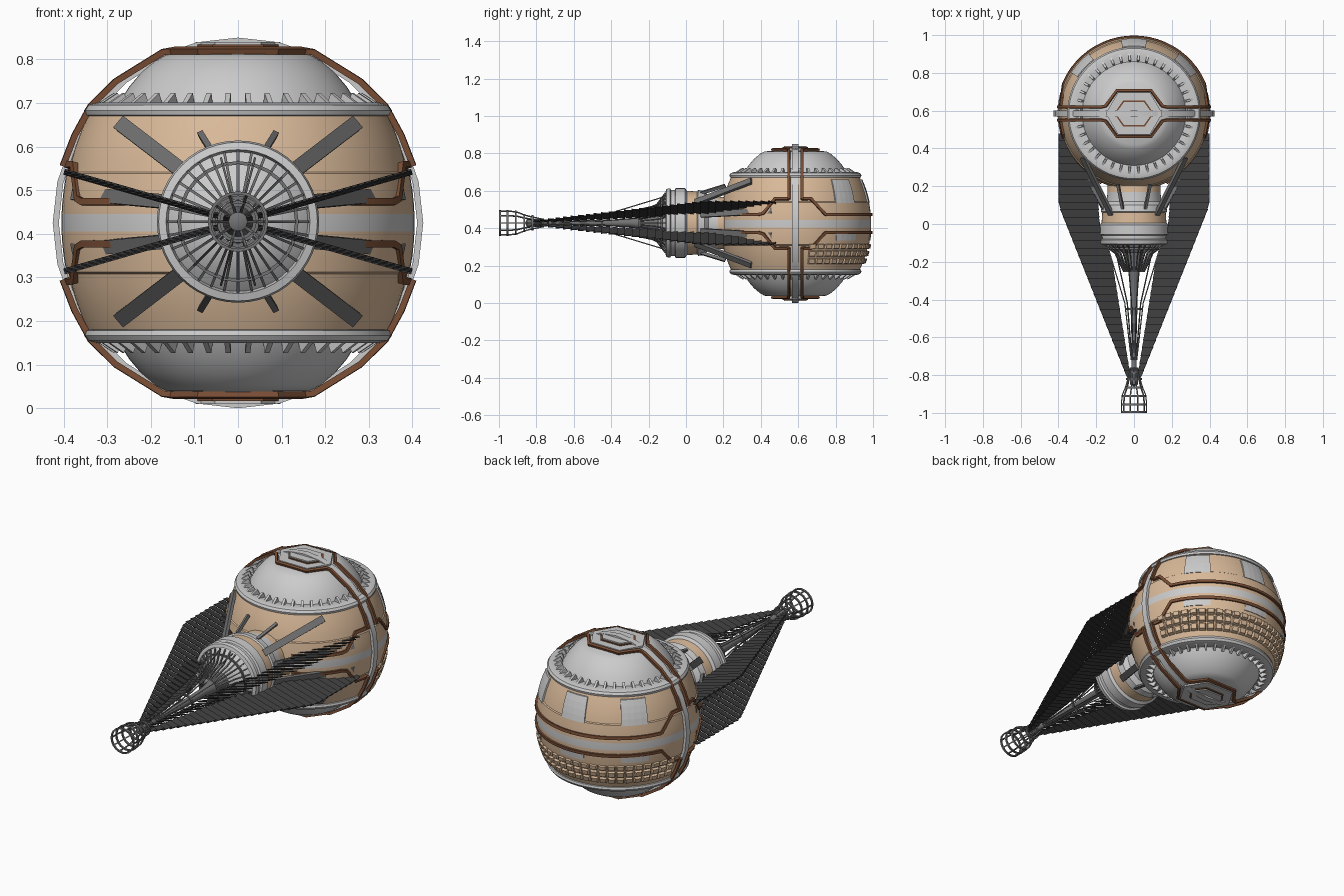
import bpy, bmesh, math
from mathutils import Vector as V

if "Cube" in bpy.data.objects:
    bpy.data.objects.remove(bpy.data.objects["Cube"])

YC, ZC = 0.585, 0.425          # hull centre
AX = 0.428                     # height of the mast axis


def mat(name, rgb):
    m = bpy.data.materials.new(name)
    m.diffuse_color = (*rgb, 1)
    m.use_nodes = True
    m.node_tree.nodes["Principled BSDF"].inputs["Base Color"].default_value = m.diffuse_color
    return m


TAN = mat("tan_hull", (0.70, 0.49, 0.32))
LIGHT = mat("light_grey", (0.60, 0.60, 0.60))
COPPER = mat("dark_copper", (0.19, 0.075, 0.035))
SAIL = mat("charcoal_sail", (0.045, 0.045, 0.045))
STRUT = mat("strut_grey", (0.17, 0.17, 0.17))


def finish(name, bm, *mats):
    bmesh.ops.remove_doubles(bm, verts=bm.verts, dist=1e-5)
    bmesh.ops.recalc_face_normals(bm, faces=bm.faces)
    me = bpy.data.meshes.new(name)
    bm.to_mesh(me)
    bm.free()
    for m in mats:
        me.materials.append(m)
    ob = bpy.data.objects.new(name, me)
    bpy.context.collection.objects.link(ob)
    return ob


def lathe(name, prof, mats, place, segs=64):
    """prof: (radius, height, material index of the band that follows)"""
    bm = bmesh.new()
    rings = [[bm.verts.new(place(r * math.cos(2 * math.pi * i / segs),
                                 r * math.sin(2 * math.pi * i / segs), h))
              for i in range(segs)] for r, h, _ in prof]
    for k in range(len(prof) - 1):
        for i in range(segs):
            j = (i + 1) % segs
            f = bm.faces.new((rings[k][i], rings[k][j], rings[k + 1][j], rings[k + 1][i]))
            f.material_index = prof[k][2]
    return finish(name, bm, *mats)


def ribbon(bm, pts, c, w, t, closed=False):
    """Rectangular bar along pts, its thickness pointing away from c"""
    pts = [V(p) for p in pts]
    n, c = len(pts), V(c)
    rings = []
    for i, p in enumerate(pts):
        a = pts[i - 1] if closed or i else p
        b = pts[(i + 1) % n] if closed or i < n - 1 else p
        tan = (b - a).normalized()
        out = p - c
        out = (out - tan * out.dot(tan)).normalized()
        side = tan.cross(out)
        rings.append([bm.verts.new(p + side * u * w / 2 + out * v * t / 2)
                      for u, v in ((-1, -1), (1, -1), (1, 1), (-1, 1))])
    for i in range(n if closed else n - 1):
        a, b = rings[i], rings[(i + 1) % n]
        for k in range(4):
            bm.faces.new((a[k], a[(k + 1) % 4], b[(k + 1) % 4], b[k]))
    if not closed:
        bm.faces.new(rings[0])
        bm.faces.new(rings[-1])


def prism(name, outline, z0, z1, m):
    bm = bmesh.new()
    lo, hi = [[bm.verts.new((x, y, z)) for x, y in outline] for z in (z0, z1)]
    bm.faces.new(lo)
    bm.faces.new(hi)
    for i in range(len(lo)):
        j = (i + 1) % len(lo)
        bm.faces.new((lo[i], lo[j], hi[j], hi[i]))
    finish(name, bm, m)


def hull_r(z):
    return 0.4 * math.sqrt(1 - ((z - ZC) / 0.484) ** 2)


def on_hull(az, z, off=0.0):     # azimuth in degrees from the rear (+y)
    a, r = math.radians(az), hull_r(z) + off
    return V((r * math.sin(a), YC + r * math.cos(a), z))


def block(bm, a0, a1, z0, z1, off, ia=0.0, iz=0.0):
    """Raised tile on the hull, top face inset by ia degrees and iz height"""
    lo = [bm.verts.new(on_hull(a, z, -0.01)) for a, z in ((a0, z0), (a1, z0), (a1, z1), (a0, z1))]
    hi = [bm.verts.new(on_hull(a, z, off)) for a, z in
          ((a0 + ia, z0 + iz), (a1 - ia, z0 + iz), (a1 - ia, z1 - iz), (a0 + ia, z1 - iz))]
    bm.faces.new(hi)
    for i in range(4):
        bm.faces.new((lo[i], lo[(i + 1) % 4], hi[(i + 1) % 4], hi[i]))


# Hull: barrel-shaped ball with a grey belt and slight panel steps
up = lambda x, y, h: (x, YC + y, h)
zs = [0.18, 0.21, 0.25, 0.28, 0.308, 0.312, 0.35, 0.38, 0.405, 0.445, 0.47, 0.5, 0.538, 0.542, 0.57, 0.6, 0.64, 0.67]
lathe("hull", [(hull_r(z) + (0.005 if 0.31 < z < 0.54 else 0), z, int(z == 0.405)) for z in zs], [TAN, LIGHT], up, 72)

# Caps, top plates and teeth, mirrored above and below
for label, s in (("top", 1), ("bottom", -1)):
    H = lambda h: ZC + s * h
    dome = [(0.335, 0.243), (0.35, 0.247), (0.353, 0.258), (0.345, 0.270), (0.325, 0.276), (0.295, 0.272),
            (0.275, 0.270), (0.268, 0.283), (0.25, 0.312), (0.222, 0.345), (0.19, 0.372), (0.165, 0.386), (0, 0.392)]
    lathe(label + "_cap", [(r, H(h), 0) for r, h in dome], [LIGHT], up)
    hexa = lambda a, b, c: [(a, YC), (b, YC + c), (-b, YC + c), (-a, YC), (-b, YC - c), (a - a + b, YC - c)]
    prism(label + "_hatch", hexa(0.15, 0.085, 0.11), H(0.37), H(0.404), LIGHT)
    prism(label + "_hatch_trim", hexa(0.105, 0.058, 0.068), H(0.40), H(0.409), COPPER)
    prism(label + "_hatch_lid", hexa(0.097, 0.053, 0.06), H(0.40), H(0.415), LIGHT)
    bm = bmesh.new()
    for i in range(40):
        a = 2 * math.pi * (i + 0.5) / 40
        d, q = V((math.cos(a), math.sin(a), 0)), V((-math.sin(a), math.cos(a), 0)) * 0.006
        o = V((0, YC, 0))
        tri = [(0.272, 0.268), (0.325, 0.272), (0.285, 0.298)]
        A, B = [[bm.verts.new(o + d * r + q * k + V((0, 0, H(h)))) for r, h in tri] for k in (-1, 1)]
        bm.faces.new(A)
        bm.faces.new(B)
        for k in range(3):
            bm.faces.new((A[k], A[(k + 1) % 3], B[(k + 1) % 3], B[k]))
    finish(label + "_teeth", bm, LIGHT)

# Grey hoop standing around the hull
bm = bmesh.new()
ribbon(bm, [(0.418 * math.cos(2 * math.pi * i / 28), YC, ZC + 0.418 * math.sin(2 * math.pi * i / 28))
            for i in range(28)], (0, YC, ZC), 0.034, 0.014, True)
finish("hoop", bm, LIGHT)

# Copper trim: over the caps around the hatches, and along the belt
bm = bmesh.new()
for s in (1, -1):
    for f in (1, -1):
        half = [(0.402, 0.035, 0.13), (0.375, 0.035, 0.20), (0.338, 0.035, 0.268), (0.28, 0.035, 0.325),
                (0.172, 0.035, 0.392), (0.15, 0.04, 0.395), (0.09, 0.122, 0.395)]
        path = half + [(-x, y, z) for x, y, z in reversed(half)]
        ribbon(bm, [(x, YC + f * y, ZC + s * z) for x, y, z in path], (0, YC, ZC), 0.015, 0.014)
    for sx in (1, -1):
        rear = [(a, 0.048) for a in range(0, 67, 6)] + [(67, 0.05), (78, 0.133), (85, 0.133)]
        front = [(95, 0.133), (106, 0.133), (115, 0.055)] + [(a, 0.048) for a in range(119, 156, 6)]
        for path in (rear, front):
            ribbon(bm, [on_hull(sx * a, ZC + s * h, 0.007) for a, h in path], (0, YC, ZC), 0.016, 0.014)
finish("copper_trim", bm, COPPER)

# Rear windows and the bumpy tile rows beneath
bm = bmesh.new()
for c in (-47, 0, 47):
    for z0, z1, n in ((0.535, 0.66, 4), (0.335, 0.372, 1)):
        for i in range(4):
            for k in range(n):
                dz = (z1 - z0) / n
                block(bm, c - 10 + 5 * i, c - 5 + 5 * i, z0 + k * dz, z0 + (k + 1) * dz, 0.008)
finish("rear_windows", bm, LIGHT)
bm = bmesh.new()
for z0, z1 in ((0.205, 0.243), (0.245, 0.283), (0.285, 0.32)):
    for i in range(24):
        a = -80 + i * 160 / 24
        block(bm, a, a + 6.5, z0, z1, 0.016, 1.0, 0.007)
finish("rear_tiles", bm, TAN)

# Neck drum on the mast axis
along = lambda x, y, h: (x, h, AX + y)
neck = [(0, -0.15, 0), (0.06, -0.15, 0), (0.12, -0.125, 0), (0.16, -0.09, 0), (0.165, -0.11, 0), (0.182, -0.105, 0),
        (0.186, -0.085, 0), (0.176, -0.08, 0), (0.176, -0.06, 0), (0.186, -0.055, 0), (0.186, -0.005, 0), (0.172, 0.005, 1),
        (0.168, 0.06, 0), (0.176, 0.065, 0), (0.17, 0.10, 0), (0.145, 0.12, 0), (0.14, 0.17, 1), (0.14, 0.27, 0)]
lathe("neck_drum", neck, [LIGHT, TAN], along, 48)


def polar(r, a, y):
    return V((r * math.cos(a), y, AX + r * math.sin(a)))


# Ribs fanning from the drum to the mast, stays and mast
bm = bmesh.new()
for i in range(32):
    a = 2 * math.pi * i / 32
    ribbon(bm, [polar(0.16, a, -0.11), polar(0.10, a, -0.155), polar(0.055, a, -0.25)], (0, -0.1, AX), 0.006, 0.008)
for i in range(12):
    a = 2 * math.pi * (i + 0.5) / 12
    ribbon(bm, [polar(0.15, a, -0.1), polar(0.05, a, -0.42), polar(0.015, a, -0.72)], (0, -0.1, AX), 0.005, 0.005)
for r, y in ((0.135, -0.13), (0.055, -0.25), (0.04, -0.45)):
    ribbon(bm, [polar(r, 2 * math.pi * i / 24, y) for i in range(24)], (0, y, AX), 0.01, 0.008, True)
finish("mast_ribs", bm, STRUT)
lathe("mast", [(0.05, -0.15, 0), (0.022, -0.3, 0), (0.014, -0.6, 0), (0.014, -0.76, 0), (0.022, -0.78, 0),
               (0.022, -0.85, 0), (0, -0.86, 0)], [STRUT], along, 12)

# Open cage at the mast tip
bm = bmesh.new()
for i in range(10):
    a = 2 * math.pi * i / 10
    ribbon(bm, [polar(r, a, y) for r, y in ((0.066, -0.998), (0.066, -0.94), (0.06, -0.9), (0.045, -0.865),
                                            (0.035, -0.83), (0.02, -0.76))], (0, -0.9, AX), 0.006, 0.006)
for r, y in ((0.066, -0.995), (0.066, -0.955), (0.062, -0.91), (0.045, -0.865), (0.038, -0.82)):
    ribbon(bm, [polar(r, 2 * math.pi * i / 20, y) for i in range(20)], (0, y, AX), 0.01, 0.007, True)
finish("mast_cage", bm, STRUT)


# Four slatted sails
def lerp(tab, y):
    for (y0, v0), (y1, v1) in zip(tab, tab[1:]):
        if y <= y1:
            return v0 + (v1 - v0) * (y - y0) / (y1 - y0)
    return tab[-1][1]


inner = [(-0.82, 0.018), (-0.2, 0.12), (0.0, 0.19), (0.3, 0.21), (0.48, 0.37)]
outer = [(-0.82, 0.035), (0.1, 0.415), (0.48, 0.415)]
for sx, sz, label in ((1, 1, "right_upper"), (-1, 1, "left_upper"), (1, -1, "right_lower"), (-1, -1, "left_lower")):
    ang = math.radians(16)
    d = V((sx * math.cos(ang), 0, sz * math.sin(ang)))
    nrm = V((-sx * math.sin(ang), 0, sz * math.cos(ang)))
    bm = bmesh.new()
    N = 32
    for i in range(N):
        y0, y1 = -0.82 + 1.3 * i / N, -0.82 + 1.3 * (i + 1.15) / N
        y1 = min(y1, 0.48)
        vs = []
        for t in (-0.002, 0.002):
            for y, s, lift in ((y0, inner, 0.005), (y0, outer, 0.005), (y1, outer, -0.005), (y1, inner, -0.005)):
                vs.append(bm.verts.new(V((0, y, AX)) + d * lerp(s, y) + nrm * (lift + t)))
        for f in ((0, 1, 2, 3), (4, 5, 6, 7), (0, 1, 5, 4), (1, 2, 6, 5), (2, 3, 7, 6), (3, 0, 4, 7)):
            bm.faces.new([vs[k] for k in f])
    finish("sail_" + label, bm, SAIL)

    # Arms tying the neck to the hull
    bm = bmesh.new()
    for p, q, w in (((0.12, 0.05, 0.11), (0.27, 0.35, 0.225), 0.035), ((0.16, 0.08, 0.045), (0.375, 0.46, 0.065), 0.032),
                    ((0.06, 0.08, 0.16), (0.085, 0.21, 0.2), 0.014)):
        ribbon(bm, [(sx * x, y, AX + sz * z) for x, y, z in (p, q)], (0, 0.3, AX), w, 0.016)
    finish("arms_" + label, bm, STRUT)

# Smooth shading with sharp edges kept
for ob in bpy.data.objects:
    ob.select_set(True)
bpy.context.view_layer.objects.active = bpy.data.objects["hull"]
bpy.ops.object.shade_smooth_by_angle(angle=math.radians(30))
